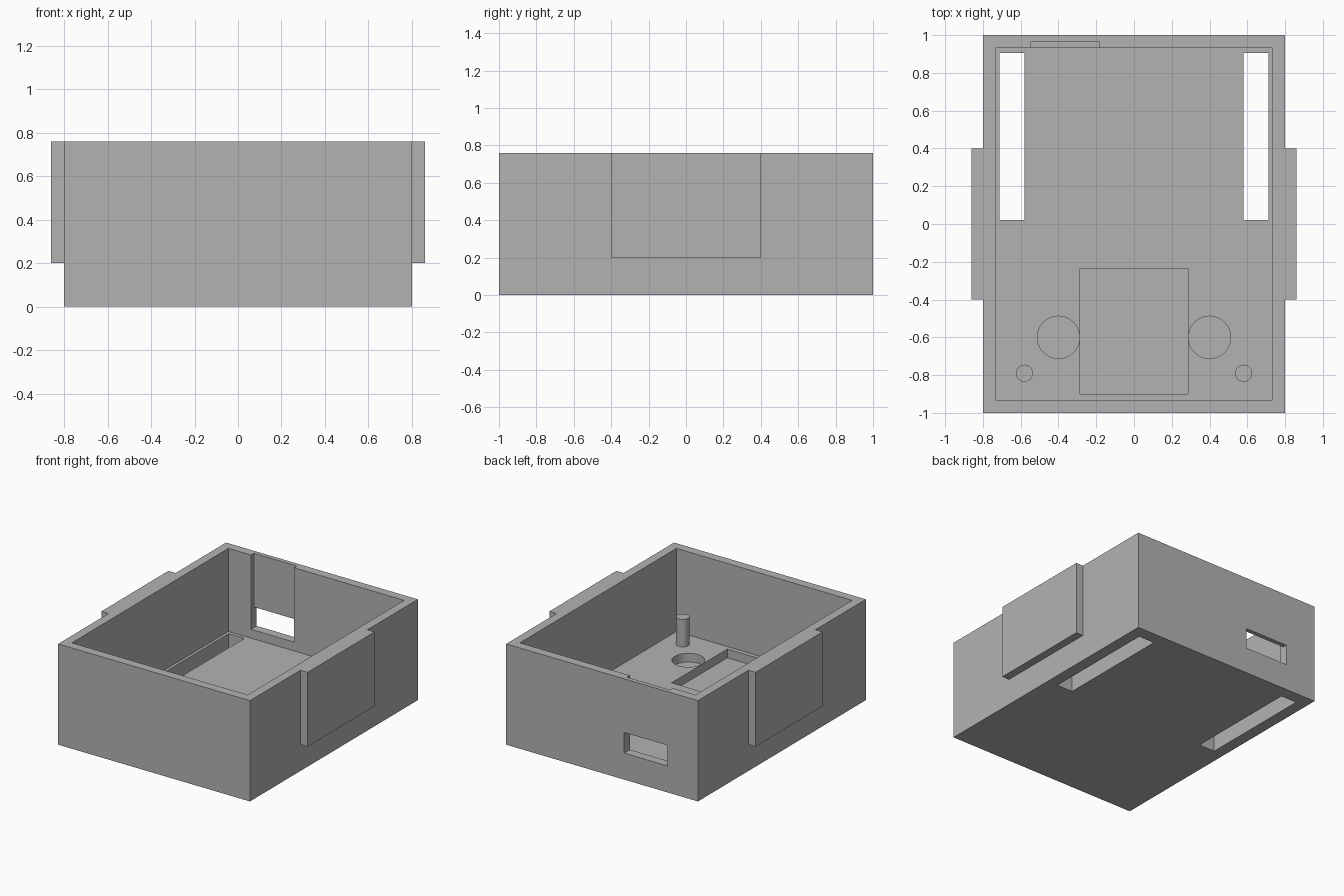
import bpy

cube = bpy.data.objects.get("Cube")
if cube:
    bpy.data.objects.remove(cube, do_unlink=True)

grey = bpy.data.materials.new("light grey plastic")
grey.use_nodes = True
grey.diffuse_color = (0.45, 0.45, 0.45, 1)
grey.node_tree.nodes["Principled BSDF"].inputs["Base Color"].default_value = grey.diffuse_color


def box(name, x, y, z):
    """Box from its x, y and z ranges."""
    mid = [(a + b) / 2 for a, b in (x, y, z)]
    bpy.ops.mesh.primitive_cube_add(size=1, location=mid)
    ob = bpy.context.object
    ob.name = name
    ob.scale = [b - a for a, b in (x, y, z)]
    bpy.ops.object.transform_apply(location=True, rotation=False, scale=True)
    ob.data.materials.append(grey)
    return ob


def cylinder(name, x, y, radius, z):
    bpy.ops.mesh.primitive_cylinder_add(
        vertices=48, radius=radius, depth=z[1] - z[0], location=(x, y, sum(z) / 2))
    ob = bpy.context.object
    ob.name = name
    ob.data.materials.append(grey)
    return ob


def combine(target, tool, operation="DIFFERENCE"):
    """Apply a boolean and discard the tool."""
    mod = target.modifiers.new("boolean", "BOOLEAN")
    mod.operation = operation
    mod.solver = "EXACT"
    mod.object = tool
    bpy.context.view_layer.objects.active = target
    bpy.ops.object.modifier_apply(modifier=mod.name)
    bpy.data.objects.remove(tool, do_unlink=True)


WALL, TOP, FLOOR, RECESS = 0.067, 0.76, 0.133, 0.067
ABOVE = TOP + 0.1

# Open case
case = box("case", (-0.8, 0.8), (-1, 1), (0, TOP))

# Raised pads on both sides
for side in (-1, 1):
    xs = sorted((side * 0.77, side * 0.86))
    combine(case, box("side_pad", xs, (-0.4, 0.4), (0.2, TOP)), "UNION")

# Interior
combine(case, box("cavity", (-0.8 + WALL, 0.8 - WALL), (-1 + WALL, 1 - WALL), (FLOOR, ABOVE)))

# Groove and window in the back wall
combine(case, box("groove", (-0.545, -0.185), (0.85, 0.967), (0.2, ABOVE)))
combine(case, box("window", (-0.545, -0.185), (0.85, 1.1), (0.2, 0.355)))

# Shallow rectangular pocket in the floor
combine(case, box("pocket", (-0.285, 0.285), (-0.9, -0.235), (RECESS, 0.3)))

for side, label in ((-1, "right"), (1, "left")):
    # Through slot, round recess and peg on each side
    xs = sorted((side * 0.58, side * 0.712))
    combine(case, box("slot", xs, (0.02, 0.905), (-0.1, 0.3)))
    combine(case, cylinder("round_recess", side * 0.4, -0.6, 0.112, (RECESS, 0.3)))
    peg = cylinder(label + "_peg", side * 0.58, -0.79, 0.045, (FLOOR - 0.02, 0.34))
    bpy.ops.object.shade_smooth_by_angle()

# Crisp edges, smooth round recesses
bpy.ops.object.select_all(action="DESELECT")
case.select_set(True)
bpy.context.view_layer.objects.active = case
bpy.ops.object.shade_smooth_by_angle()
